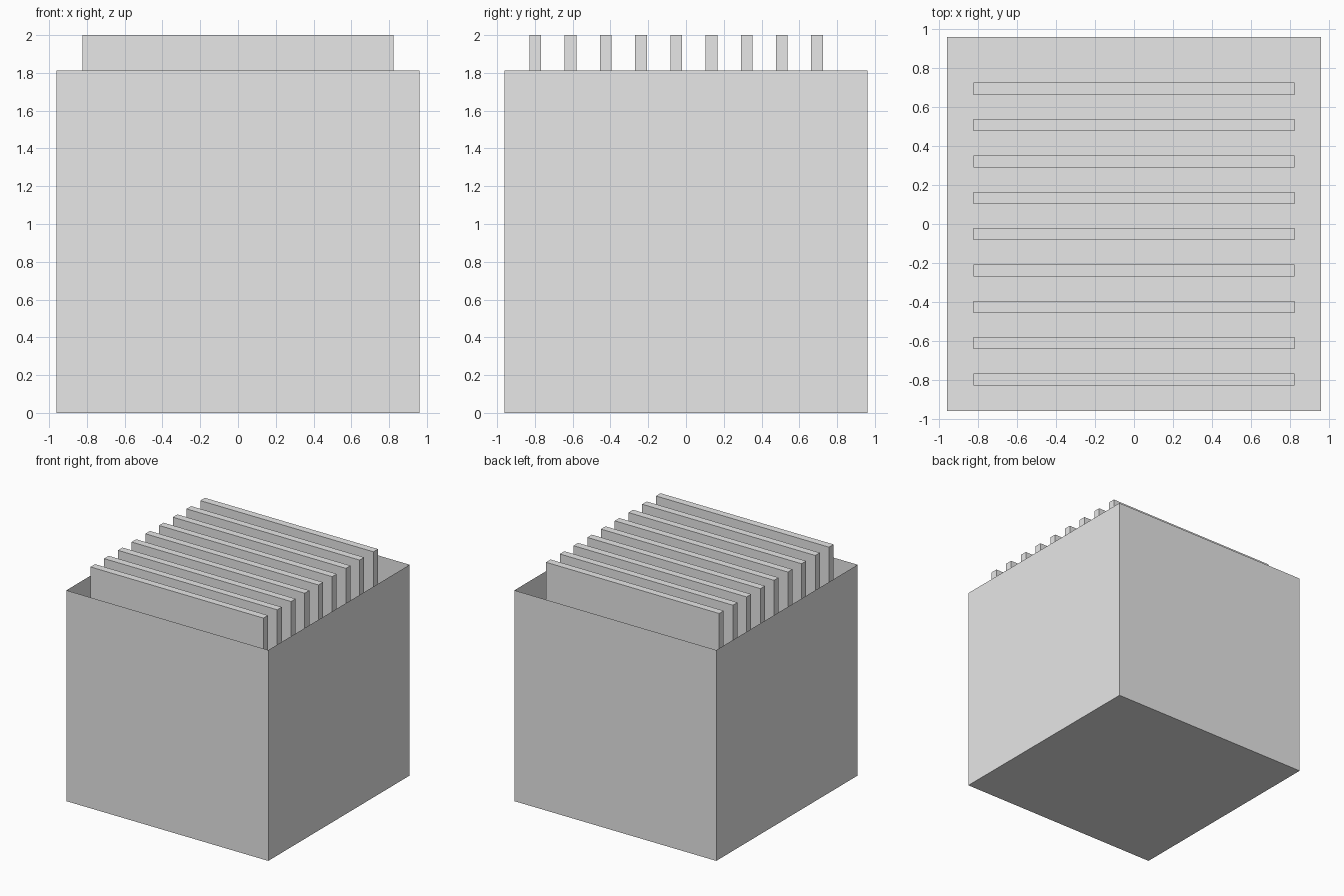
import bpy
import bmesh

default_cube = bpy.data.objects.get("Cube")
if default_cube:
    bpy.data.objects.remove(default_cube, do_unlink=True)

# One plain grey for everything
GREY = (0.8, 0.8, 0.8, 1.0)
grey = bpy.data.materials.new("light grey")
grey.use_nodes = True
grey.diffuse_color = GREY
grey.node_tree.nodes["Principled BSDF"].inputs["Base Color"].default_value = GREY


def add_box(name, low, high, open_top=False):
    """Flat-shaded box between two corners, optionally without its lid."""
    bm = bmesh.new()
    bmesh.ops.create_cube(bm, size=1.0)
    for v in bm.verts:
        v.co = [a + (c + 0.5) * (b - a) for c, a, b in zip(v.co, low, high)]
    bm.normal_update()
    if open_top:
        lid = [f for f in bm.faces if f.normal.z > 0.9]
        bmesh.ops.delete(bm, geom=lid, context='FACES_ONLY')
    mesh = bpy.data.meshes.new(name)
    bm.to_mesh(mesh)
    bm.free()
    mesh.materials.append(grey)
    obj = bpy.data.objects.new(name, mesh)
    bpy.context.collection.objects.link(obj)
    return obj


# Thin-walled bin, open at the top
HALF = 0.96
RIM = 1.812
add_box("open_bin", (-HALF, -HALF, 0), (HALF, HALF, RIM), open_top=True)

# Row of upright slats standing inside, from front to back
SLATS = 9
FIRST_Y, PITCH = -0.798, 0.1865
HALF_WIDTH, HALF_THICK = 0.823, 0.031
for i in range(SLATS):
    y = FIRST_Y + i * PITCH
    add_box(f"slat_{i + 1}",
            (-HALF_WIDTH, y - HALF_THICK, 0.01),
            (HALF_WIDTH, y + HALF_THICK, 2.0))
